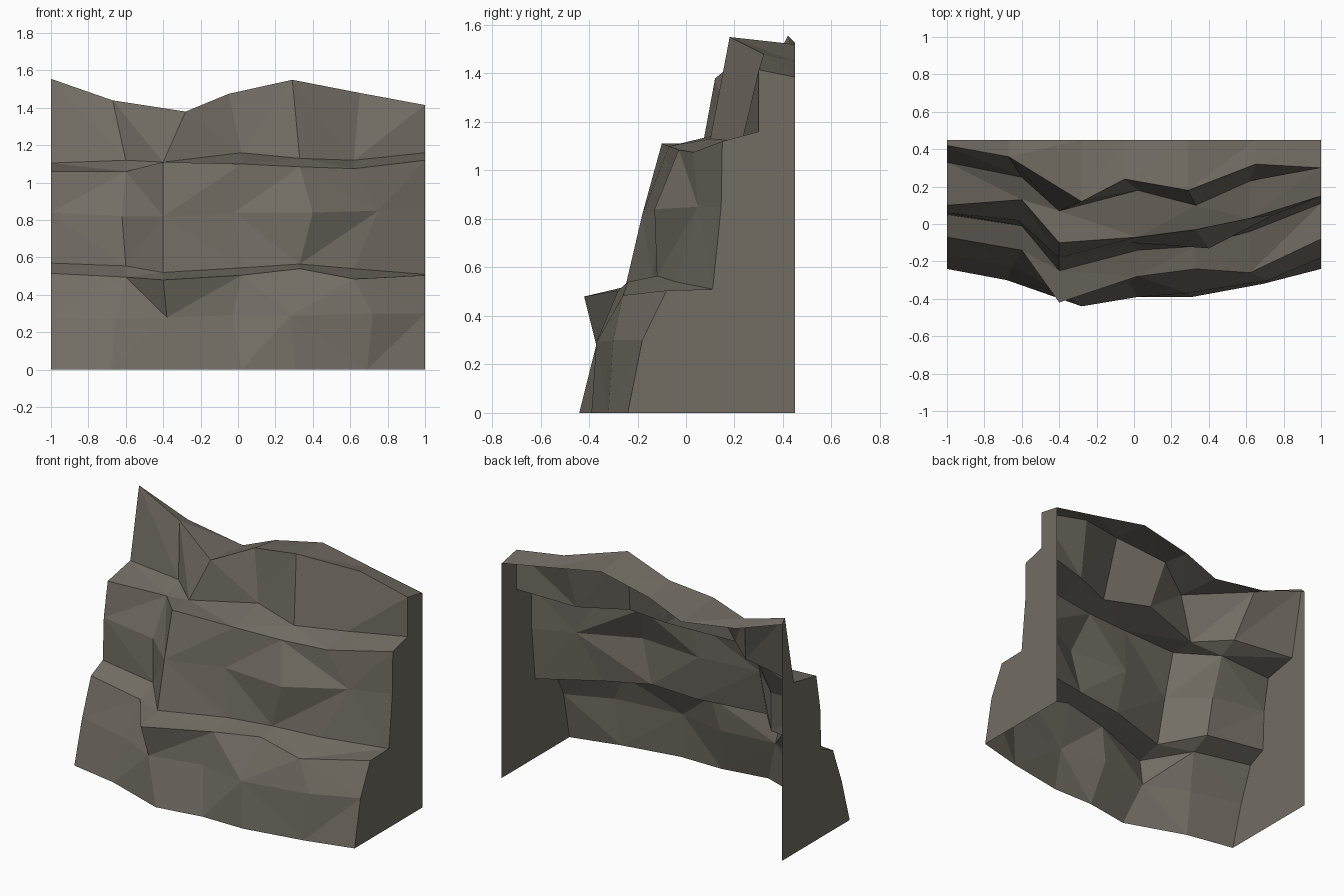
import bpy
import bmesh

default_cube = bpy.data.objects.get("Cube")
if default_cube:
    bpy.data.objects.remove(default_cube, do_unlink=True)

BACK = 0.45

# One stone colour for the whole cliff
stone = bpy.data.materials.new("warm grey stone")
stone.use_nodes = True
stone_colour = (0.17, 0.153, 0.127, 1)
stone.diffuse_color = stone_colour
shader = stone.node_tree.nodes["Principled BSDF"]
shader.inputs["Base Color"].default_value = stone_colour
shader.inputs["Roughness"].default_value = 0.9


def crest(columns, depths, heights):
    """A jagged line across the cliff, from its right side to its left."""
    return list(zip(columns, depths, heights))


def finish(name, mesh_builder):
    """Turn a bmesh into a flat shaded stone object."""
    mesh = bpy.data.meshes.new(name)
    mesh_builder.to_mesh(mesh)
    mesh_builder.free()
    mesh.materials.append(stone)
    part = bpy.data.objects.new(name, mesh)
    bpy.context.collection.objects.link(part)
    return part


def strip(name, lower, upper, folds):
    """Facets between two crests; each fold is the diagonal of one panel."""
    builder = bmesh.new()
    low = [builder.verts.new(point) for point in lower]
    high = [builder.verts.new(point) for point in upper]
    for i, fold in enumerate(folds):
        a, b, c, d = low[i], low[i + 1], high[i + 1], high[i]
        if fold == "/":
            triangles = [(a, b, c), (a, c, d)]
        else:
            triangles = [(a, b, d), (b, c, d)]
        for corners in triangles:
            builder.faces.new(corners)
    return finish(name, builder)


def side_wall(name, profile, outward):
    """Flat end of the cliff, closing its outline back to the rear plane."""
    x = profile[0][0]
    outline = profile + [(x, BACK, 0)]
    if outward < 0:
        outline.reverse()
    builder = bmesh.new()
    wall = builder.faces.new([builder.verts.new(p) for p in outline])
    wall.normal_update()
    if wall.normal.x * outward < 0:
        wall.normal_flip()
    return finish(name, builder)


# Column positions for the rims, the ledges and the bulging middle
rim_x = (-1, -.68, -.28, .02, .31, .69, 1)
ledge_x = (-1, -.6, -.4, .02, .33, .62, 1)
bulge_x = (-1, -.62, -.4, -.02, .4, .75, 1)
top_x = (-1, -.67, -.28, -.05, .29, .65, 1)

# Crests from the ground up
ground = crest(rim_x, (-.24, -.3, -.44, -.39, -.39, -.32, -.24), [0] * 7)
foot = crest((-1, -.65, -.38, -.03, .28, .72, 1),
             (-.16, -.23, -.37, -.31, -.37, -.3, -.18),
             (.28, .27, .28, .29, .29, .3, .3))
low_lip = crest(ledge_x, (-.07, -.14, -.42, -.28, -.24, -.26, -.08),
                (.515, .495, .48, .505, .54, .485, .505))
low_ledge = crest(ledge_x, (.05, -.01, -.25, -.14, -.12, -.04, .11),
                  (.57, .555, .52, .545, .565, .54, .51))
bulge = crest(bulge_x, (.06, .02, -.18, -.1, -.13, .05, .145),
              (.84, .82, .82, .84, .84, .85, .85))
high_lip = crest(ledge_x, (.1, .13, -.1, -.07, -.03, .03, .15),
                 (1.06, 1.06, 1.11, 1.1, 1.085, 1.075, 1.12))
high_ledge = crest(ledge_x, (.33, .25, .07, .18, .1, .23, .3),
                   (1.105, 1.12, 1.11, 1.16, 1.13, 1.12, 1.16))
summit = crest(top_x, (.42, .36, .12, .24, .18, .32, .3),
               (1.555, 1.44, 1.38, 1.475, 1.55, 1.48, 1.415))
rear_edge = [(x, BACK, z - .03) for x, y, z in summit]

# Rock faces and ledges, with the fold direction of every panel
levels = [ground, foot, low_lip, low_ledge, bulge, high_lip, high_ledge,
          summit, rear_edge]
strips = [
    ("lower_wall_base", "\\/\\/\\/"),
    ("lower_wall_crown", "/\\/\\/\\"),
    ("lower_ledge", "//\\/\\/"),
    ("middle_wall_base", "\\/\\\\/\\"),
    ("middle_wall_crown", "/\\//\\/"),
    ("upper_ledge", "\\/\\/\\/"),
    ("upper_wall", "\\\\\\/\\/"),
    ("cliff_top", "//////"),
]
for (name, folds), lower, upper in zip(strips, levels, levels[1:]):
    strip(name, lower, upper, folds)

# Flat ends; the rear and underside stay open
side_wall("right_side", [level[0] for level in levels], -1)
side_wall("left_side", [level[-1] for level in levels], 1)
